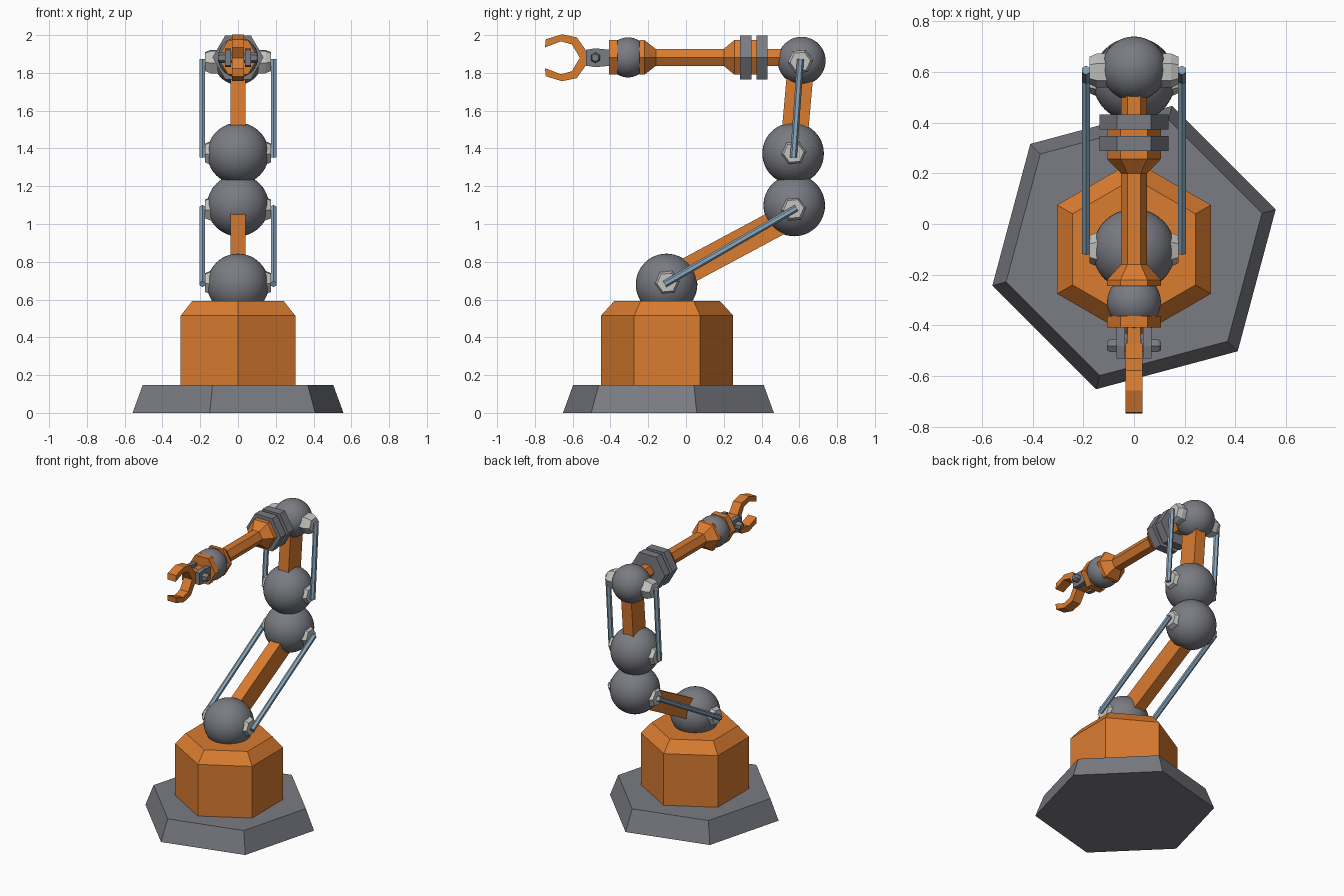
import bpy, bmesh, math
from mathutils import Vector, Matrix

if "Cube" in bpy.data.objects:
    bpy.data.objects.remove(bpy.data.objects["Cube"])


def material(name, rgb):
    m = bpy.data.materials.new(name)
    m.diffuse_color = (*rgb, 1)
    m.use_nodes = True
    m.node_tree.nodes["Principled BSDF"].inputs["Base Color"].default_value = m.diffuse_color
    return m


ORANGE = material("orange paint", (0.70, 0.20, 0.03))
GREY = material("slate grey", (0.195, 0.20, 0.225))
LIGHT = material("light grey", (0.55, 0.55, 0.53))
BLUE = material("steel blue", (0.26, 0.39, 0.51))


def make(name, bm, mat):
    bmesh.ops.recalc_face_normals(bm, faces=bm.faces)
    me = bpy.data.meshes.new(name)
    bm.to_mesh(me)
    bm.free()
    me.materials.append(mat)
    ob = bpy.data.objects.new(name, me)
    bpy.context.collection.objects.link(ob)
    return ob


def prism(name, origin, axis, ref, stations, mat, sides=6):
    """Loft regular polygons of (distance, radius) along axis; first corner on ref."""
    o, a, u = Vector(origin), Vector(axis).normalized(), Vector(ref)
    u = (u - a * u.dot(a)).normalized()
    v = a.cross(u)
    bm = bmesh.new()
    rings = []
    for d, r in stations:
        ring = []
        for i in range(sides):
            t = math.tau * i / sides
            ring.append(bm.verts.new(o + a * d + (u * math.cos(t) + v * math.sin(t)) * r))
        rings.append(ring)
    for p, q in zip(rings, rings[1:]):
        for i in range(sides):
            j = (i + 1) % sides
            bm.faces.new((p[i], p[j], q[j], q[i]))
    bm.faces.new(rings[0])
    bm.faces.new(rings[-1])
    return make(name, bm, mat)


def ball(name, y, z, r):
    bm = bmesh.new()
    bmesh.ops.create_uvsphere(bm, u_segments=40, v_segments=24, radius=r,
                              matrix=Matrix.Translation((0, y, z)))
    for f in bm.faces:
        f.smooth = True
    return make(name, bm, GREY)


def bar(name, p, q, width, depth, mat):
    """Rectangular beam in the x = 0 plane from p to q, given as (y, z)."""
    a, b = Vector((0, *p)), Vector((0, *q))
    d = b - a
    m = (Matrix.Translation((a + b) / 2)
         @ Matrix.Rotation(math.atan2(d.z, d.y), 4, 'X')
         @ Matrix.Diagonal((width, d.length, depth, 1)))
    bm = bmesh.new()
    bmesh.ops.create_cube(bm, size=1, matrix=m)
    return make(name, bm, mat)


def plate(name, outline, x0, x1, mat):
    """Extrude a (y, z) outline from x0 to x1."""
    bm = bmesh.new()
    f = bm.faces.new([bm.verts.new((x0, y, z)) for y, z in outline])
    ext = bmesh.ops.extrude_face_region(bm, geom=[f])
    verts = [g for g in ext["geom"] if isinstance(g, bmesh.types.BMVert)]
    bmesh.ops.translate(bm, verts=verts, vec=(x1 - x0, 0, 0))
    return make(name, bm, mat)


X, Y, Z = Vector((1, 0, 0)), Vector((0, 1, 0)), Vector((0, 0, 1))

# Foot and pedestal
a = math.radians(15)
prism("floor_plate", (0, -0.093, 0), Z, (math.cos(a), math.sin(a), 0),
      [(0, 0.578), (0.148, 0.522)], GREY)
prism("pedestal", (0, -0.10, 0), Z, Y, [(0.14, 0.35), (0.515, 0.35), (0.592, 0.28)], ORANGE)

# Joint balls
JOINTS = {"shoulder": (-0.103, 0.68, 0.163), "lower_elbow": (0.573, 1.098, 0.163),
          "upper_elbow": (0.567, 1.373, 0.163), "wrist_turn": (0.612, 1.864, 0.127)}
for part, (y, z, r) in JOINTS.items():
    ball(part + "_ball", y, z, r)

# Beams between the joints
bar("lower_arm", (-0.10, 0.694), (0.55, 1.042), 0.08, 0.14, ORANGE)
bar("upper_arm", (0.567, 1.373), (0.608, 1.84), 0.08, 0.14, ORANGE)

# Nuts and side rods, mirrored
NUTS = {"shoulder": (-0.10, 0.69), "lower_elbow": (0.57, 1.08),
        "upper_elbow": (0.57, 1.376), "wrist_turn": (0.605, 1.86)}
for s, side in ((1, "right"), (-1, "left")):
    for part, (y, z) in NUTS.items():
        prism(f"{part}_nut_{side}", (0, y, z), X * s, (0, 1, 0.1),
              [(0.07, 0.068), (0.145, 0.068), (0.176, 0.054)], LIGHT)
    for name, p, q in (("lower_rod", (-0.113, 0.682), (0.585, 1.085)),
                       ("upper_rod", (0.569, 1.352), (0.606, 1.872))):
        start, end = Vector((0.189 * s, *p)), Vector((0.189 * s, *q))
        d = end - start
        prism(f"{name}_{side}", start, d, X.cross(d),
              [(0, 0.018), (d.length, 0.018)], BLUE)

# Forearm: hexagonal sections running forward
H = 1.882


def section(name, stations, mat):
    prism(name, (0, 0, H), Y, X, stations, mat)


section("forearm_neck", [(0.36, 0.052), (0.56, 0.052)], ORANGE)
section("rear_collar", [(0.373, 0.135), (0.432, 0.135)], GREY)
section("collar_core", [(0.33, 0.106), (0.39, 0.106)], ORANGE)
section("front_collar", [(0.287, 0.135), (0.346, 0.135)], GREY)
section("forearm", [(-0.245, 0.106), (-0.22, 0.106), (-0.16, 0.052),
                    (0.20, 0.052), (0.256, 0.106), (0.30, 0.106)], ORANGE)
ball("hand_ball", -0.307, H, 0.106)
section("hand_cap", [(-0.408, 0.106), (-0.362, 0.106)], ORANGE)

# Gripper bracket and pivots
C = 1.88
for s, side in ((1, "right"), (-1, "left")):
    plate(f"bracket_{side}",
          [(-0.40, C + 0.042), (-0.48, C + 0.05), (-0.53, C + 0.042),
           (-0.53, C - 0.042), (-0.48, C - 0.05), (-0.40, C - 0.042)],
          0.036 * s, 0.068 * s, GREY)
    prism(f"pivot_nut_{side}", (0, -0.48, C), X * s, Z,
          [(0.03, 0.028), (0.095, 0.028), (0.106, 0.02)], GREY)

# Claws, mirrored above and below
CLAW = [(-0.47, 0.0), (-0.47, 0.035), (-0.53, 0.04), (-0.578, 0.108), (-0.657, 0.124),
        (-0.742, 0.098), (-0.747, 0.055), (-0.662, 0.087), (-0.604, 0.071), (-0.562, 0.0)]
for s, side in ((1, "upper"), (-1, "lower")):
    plate(f"{side}_claw", [(y, C + s * z) for y, z in CLAW], -0.033, 0.033, ORANGE)
plate("claw_root", [(-0.39, C - 0.03), (-0.39, C + 0.03), (-0.48, C + 0.03), (-0.48, C - 0.03)],
      -0.025, 0.025, ORANGE)
